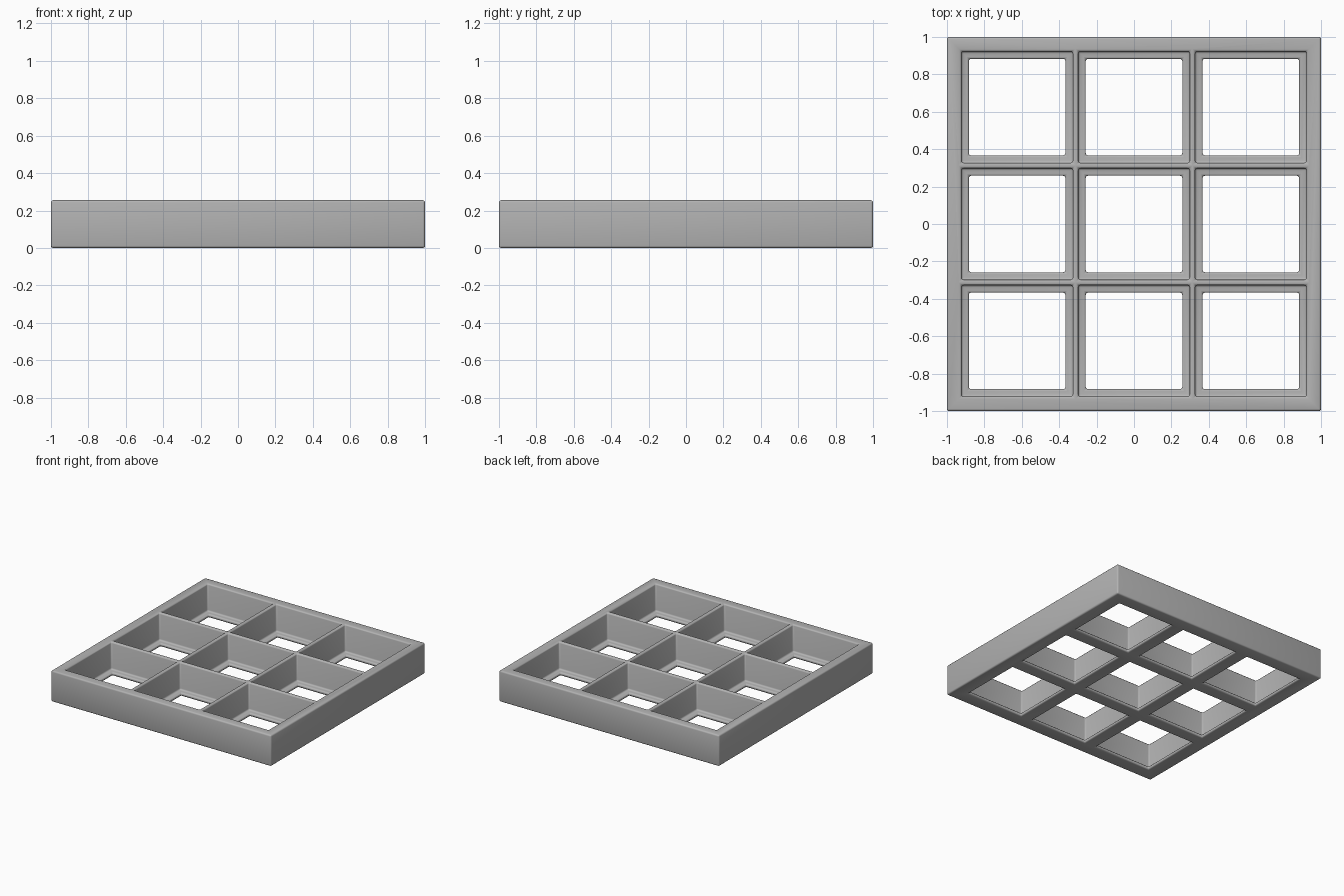
import bpy
import math

if "Cube" in bpy.data.objects:
    bpy.data.objects.remove(bpy.data.objects["Cube"], do_unlink=True)

HEIGHT = 0.255
LEDGE = 0.03         # thickness of the lip at the bottom of each cell
PITCH = 0.625        # spacing of the cells
POCKET = 0.596       # width of a cell
HOLE = 0.516         # width of the opening through the floor

grey = bpy.data.materials.new("plain grey")
grey.use_nodes = True
colour = (0.45, 0.45, 0.45, 1)
grey.diffuse_color = colour
grey.node_tree.nodes["Principled BSDF"].inputs["Base Color"].default_value = colour


def box(name, x, y, width, bottom, top):
    bpy.ops.mesh.primitive_cube_add(size=1, location=(x, y, (bottom + top) / 2))
    obj = bpy.context.object
    obj.name = name
    obj.scale = (width, width, top - bottom)
    bpy.ops.object.transform_apply(location=True, rotation=False, scale=True)
    obj.data.materials.append(grey)
    return obj


def cut(target, cutter):
    mod = target.modifiers.new("cut", 'BOOLEAN')
    mod.operation = 'DIFFERENCE'
    mod.solver = 'EXACT'
    mod.object = cutter
    bpy.context.view_layer.objects.active = target
    bpy.ops.object.modifier_apply(modifier=mod.name)
    bpy.data.objects.remove(cutter, do_unlink=True)


# Square tray with nine open cells
tray = box("divided_tray", 0, 0, 2, 0, HEIGHT)
for row in (-1, 0, 1):
    for column in (-1, 0, 1):
        x, y = column * PITCH, row * PITCH
        cut(tray, box("cell_cutter", x, y, POCKET, LEDGE, HEIGHT + 0.1))
        cut(tray, box("opening_cutter", x, y, HOLE, -0.1, HEIGHT))

# Softly rounded edges
bevel = tray.modifiers.new("rounded_edges", 'BEVEL')
bevel.width = 0.012
bevel.segments = 3
bevel.limit_method = 'ANGLE'
bevel.angle_limit = math.radians(40)

bpy.ops.object.select_all(action='DESELECT')
tray.select_set(True)
bpy.context.view_layer.objects.active = tray
bpy.ops.object.modifier_apply(modifier=bevel.name)
bpy.ops.object.shade_smooth_by_angle(angle=math.radians(40))
